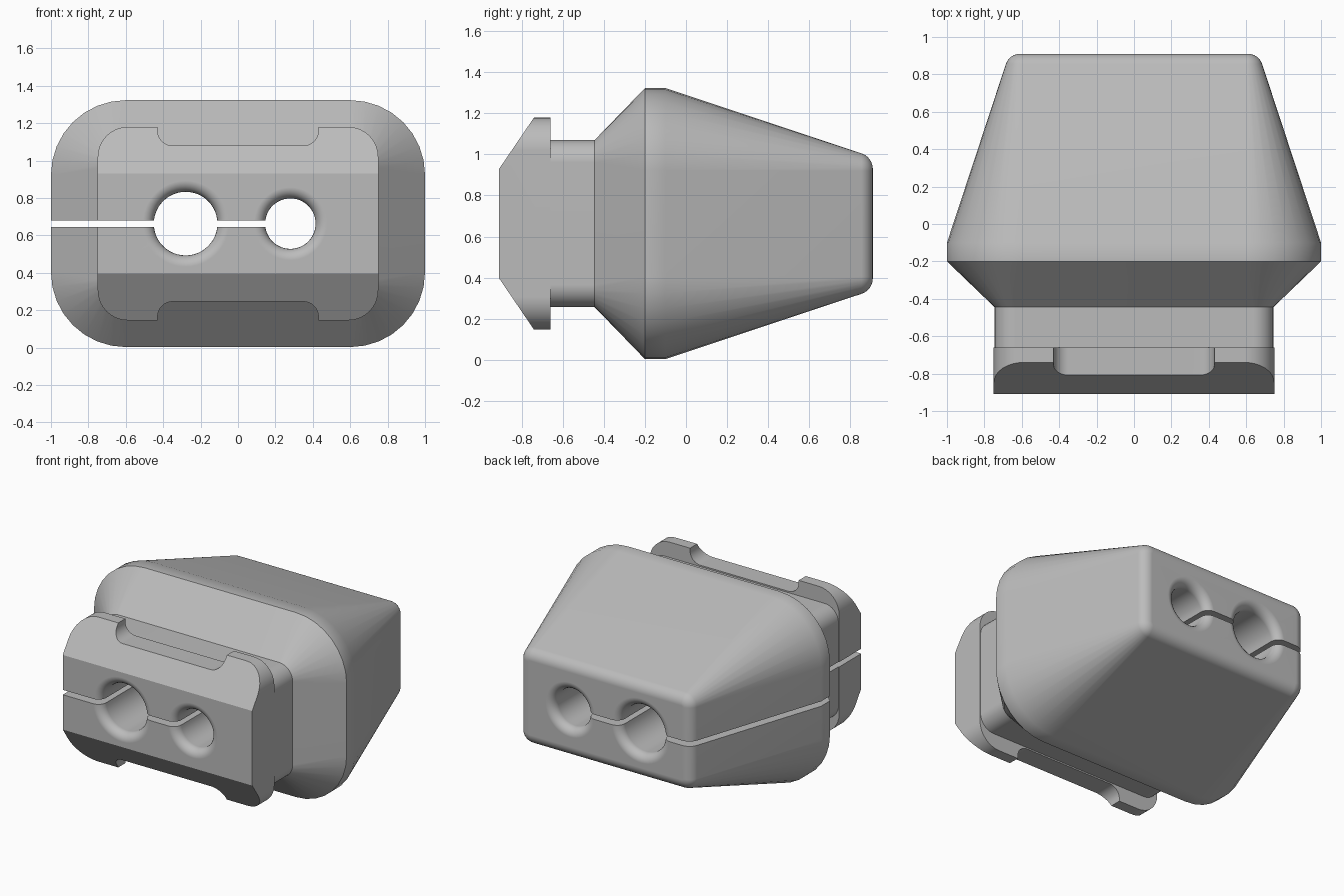
import bpy, bmesh
from math import sin, cos, pi, radians
from mathutils import Vector

if "Cube" in bpy.data.objects:
    bpy.data.objects.remove(bpy.data.objects["Cube"], do_unlink=True)

MID = 0.663            # height of the centre axis
FRONT, BACK = -0.91, 0.91

grey = bpy.data.materials.new("rubber grey")
grey.use_nodes = True
grey.diffuse_color = (0.5, 0.5, 0.5, 1)
grey.node_tree.nodes["Principled BSDF"].inputs["Base Color"].default_value = (0.5, 0.5, 0.5, 1)


def arc(cx, cz, r, start, end, n=8):
    return [(cx + r * cos(radians(start + (end - start) * i / n)),
             cz + r * sin(radians(start + (end - start) * i / n))) for i in range(n + 1)]


def rounded_rect(hx, hz, r):
    pts = []
    for k, (sx, sz) in enumerate([(1, 1), (-1, 1), (-1, -1), (1, -1)]):
        pts += arc(sx * (hx - r), sz * (hz - r), r, 90 * k, 90 * k + 90)
    return pts


def loft(sections):
    """Closed solid through (y, outline) sections."""
    bm = bmesh.new()
    rings = [[bm.verts.new((x, y, z + MID)) for x, z in pts] for y, pts in sections]
    for a, b in zip(rings, rings[1:]):
        for i in range(len(a)):
            j = (i + 1) % len(a)
            bm.faces.new((a[i], a[j], b[j], b[i]))
    bm.faces.new(rings[0])
    bm.faces.new(rings[-1])
    return bm


def make(name, bm):
    bmesh.ops.recalc_face_normals(bm, faces=bm.faces)
    mesh = bpy.data.meshes.new(name)
    bm.to_mesh(mesh)
    bm.free()
    mesh.materials.append(grey)
    ob = bpy.data.objects.new(name, mesh)
    bpy.context.collection.objects.link(ob)
    return ob


# Tapered body with neck; the rear rim is a rolling fillet
SLOPE, FILLET = radians(18.4), 0.08
sections = [(-0.70, rounded_rect(0.745, 0.407, 0.11)),
            (-0.445, rounded_rect(0.745, 0.407, 0.11)),
            (-0.2, rounded_rect(1, 0.66, 0.4)),
            (-0.1, rounded_rect(1, 0.66, 0.4))]
for i in range(7):
    t = SLOPE + (pi / 2 - SLOPE) * i / 6
    inset = FILLET * (cos(SLOPE) - cos(t))
    sections.append((BACK - FILLET + FILLET * sin(t),
                     rounded_rect(0.685 - inset, 0.342 - inset, 0.085 - inset)))
body = make("grommet_body", loft(sections))

# Front flange: notched outline, then chamfered above and below
quarter = arc(0.59, 0.357, 0.16, 0, 90) + [(0.43, 0.517)] + arc(0.35, 0.497, 0.08, 0, -90)
left_half = [(-x, z) for x, z in reversed(quarter)]
upper = quarter + left_half
outline = upper + [(-x, -z) for x, z in upper]
bm = loft([(FRONT, outline), (-0.66, outline)])
for s in (1, -1):
    bmesh.ops.bisect_plane(bm, geom=bm.verts[:] + bm.edges[:] + bm.faces[:],
                           plane_co=(0, FRONT, MID + s * 0.267),
                           plane_no=Vector((0, -0.25, s * 0.17)), clear_outer=True)
    bmesh.ops.holes_fill(bm, edges=[e for e in bm.edges if e.is_boundary])
flange = make("front_flange", bm)


# Cable holes with flared mouths
def hole(name, x, r, flare=0.06):
    mouth = [(flare * (1 - cos(pi / 2 * i / 6)), flare * (1 - sin(pi / 2 * i / 6)))
             for i in range(7)]
    prof = [(FRONT - 0.1, r + flare)] + [(FRONT + d, r + w) for d, w in mouth]
    prof += [(-y, rad) for y, rad in reversed(prof)]
    ring = [(y, arc(x, 0, rad, 0, 360, 48)[:-1]) for y, rad in prof]
    return make(name, loft(ring))


# flare curve: depth grows as the extra radius shrinks
large_hole = hole("large_hole_cutter", -0.28, 0.17)
small_hole = hole("small_hole_cutter", 0.28, 0.135)

# Slit from the right side through to the small hole
slit_shape = [(-1.2, -0.0175), (0.28, -0.0175), (0.28, 0.0175), (-1.2, 0.0175)]
slit = make("slit_cutter", loft([(FRONT - 0.2, slit_shape), (BACK + 0.2, slit_shape)]))

bpy.context.view_layer.objects.active = body
body.select_set(True)
for tool, op in ((flange, 'UNION'), (large_hole, 'DIFFERENCE'),
                 (small_hole, 'DIFFERENCE'), (slit, 'DIFFERENCE')):
    mod = body.modifiers.new(tool.name, 'BOOLEAN')
    mod.operation, mod.solver, mod.object = op, 'EXACT', tool
    bpy.ops.object.modifier_apply(modifier=mod.name)
    bpy.data.objects.remove(tool, do_unlink=True)

bpy.ops.object.shade_smooth_by_angle(angle=radians(30))
weighted = body.modifiers.new("weighted_normals", 'WEIGHTED_NORMAL')
weighted.keep_sharp = True
